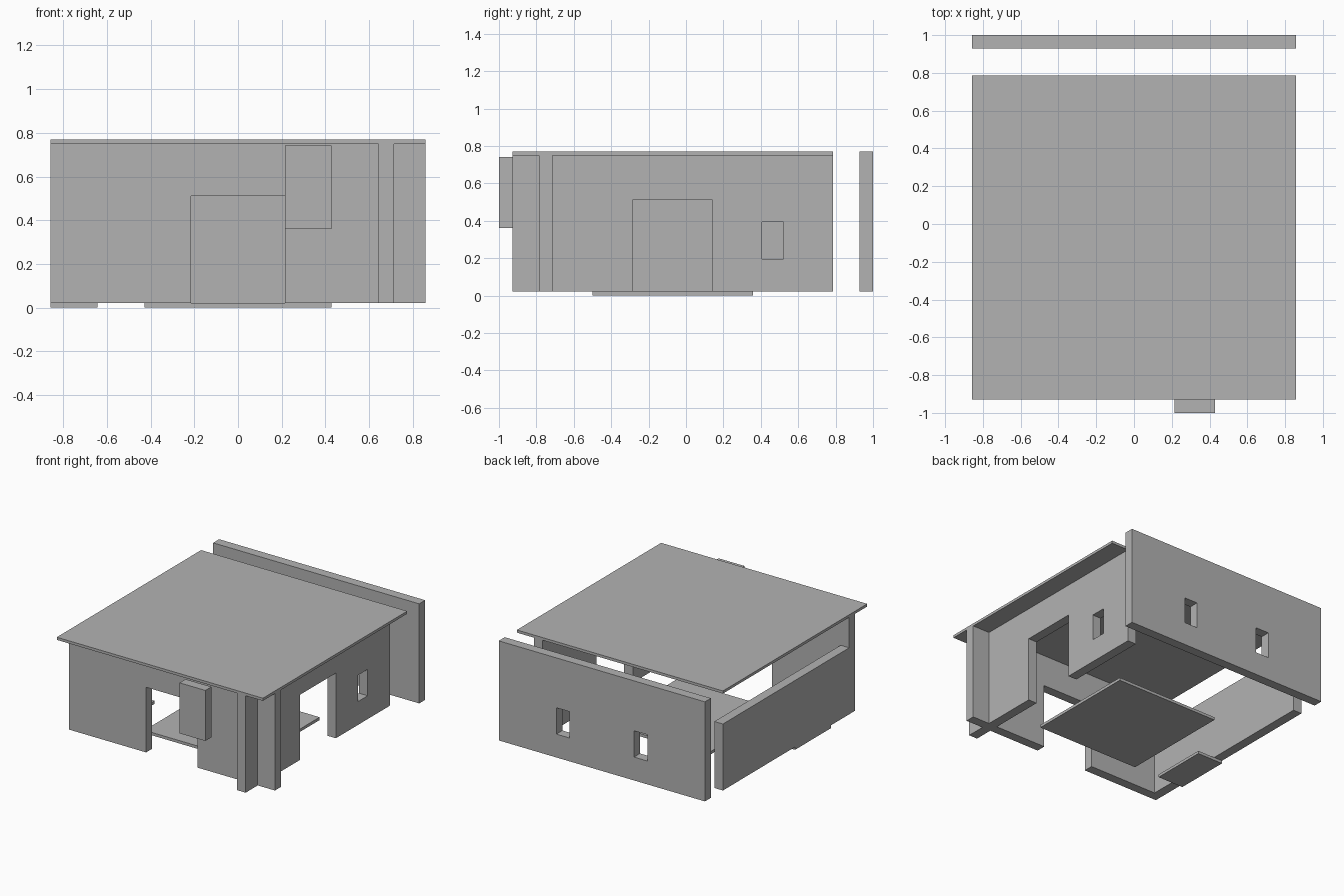
import bpy
import bmesh
from mathutils import Vector

if "Cube" in bpy.data.objects:
    bpy.data.objects.remove(bpy.data.objects["Cube"], do_unlink=True)

U = 1 / 14          # wall thickness, the module of the plan
PLATE = 0.3 * U     # thickness of roof and floor plates
BASE = PLATE        # walls stand on top of the floor level
TOP = 0.77
DOOR_TOP = 0.511
SILL, HEAD = 0.197, 0.395

grey = bpy.data.materials.new("plain grey")
grey.use_nodes = True
colour = (0.45, 0.45, 0.45, 1)
grey.diffuse_color = colour
grey.node_tree.nodes["Principled BSDF"].inputs["Base Color"].default_value = colour


def finish(name, bm):
    bmesh.ops.recalc_face_normals(bm, faces=bm.faces)
    mesh = bpy.data.meshes.new(name)
    bm.to_mesh(mesh)
    bm.free()
    mesh.materials.append(grey)
    obj = bpy.data.objects.new(name, mesh)
    bpy.context.collection.objects.link(obj)
    return obj


def box(name, x, y, z):
    """Box between pairs of limits."""
    bm = bmesh.new()
    bmesh.ops.create_cube(bm, size=1)
    for v in bm.verts:
        v.co = Vector([(lo + hi) / 2 + c * (hi - lo)
                       for c, (lo, hi) in zip(v.co, (x, y, z))])
    return finish(name, bm)


def wall(name, axis, span, start, holes, top=TOP):
    """Wall running along axis, with (low, high, bottom, top) openings."""
    us = sorted({*span, *[u for h in holes for u in h[:2]]})
    zs = sorted({BASE, top, *[z for h in holes for z in h[2:]]})
    point = (lambda u, z: (u, start, z)) if axis == "x" else (lambda u, z: (start, u, z))
    push = Vector((0, U, 0)) if axis == "x" else Vector((U, 0, 0))
    bm = bmesh.new()
    for u0, u1 in zip(us, us[1:]):
        for z0, z1 in zip(zs, zs[1:]):
            u, z = (u0 + u1) / 2, (z0 + z1) / 2
            if not any(h[0] < u < h[1] and h[2] < z < h[3] for h in holes):
                bm.faces.new([bm.verts.new(point(*c)) for c in
                              ((u0, z0), (u1, z0), (u1, z1), (u0, z1))])
    bmesh.ops.remove_doubles(bm, verts=bm.verts, dist=1e-5)
    # Thicken the sheet into a closed solid
    out = bmesh.ops.extrude_face_region(bm, geom=bm.faces[:], use_keep_orig=True)
    moved = [g for g in out["geom"] if isinstance(g, bmesh.types.BMVert)]
    bmesh.ops.translate(bm, verts=moved, vec=push)
    return finish(name, bm)


# Walls
half = 12 * U
wall("front_wall", "x", (-half, half), -11 * U,
     [(-3 * U, 3 * U, BASE, DOOR_TOP)])
wall("right_side_wall", "y", (-13 * U, 11 * U), 9 * U,
     [(-4 * U, 2 * U, BASE, DOOR_TOP), (0.406, 0.52, SILL, HEAD)])
wall("back_wall", "x", (-half, half), 13 * U,
     [(-0.378, -0.268, SILL, HEAD), (0.268, 0.378, SILL, HEAD)])
wall("low_side_wall", "y", (-10 * U, 11 * U), -half, [], top=BASE + 7 * U)

# Roof, floor plates and hanging panel
box("roof", (-half, half), (-13 * U, 11 * U), (0.75, TOP))
box("floor_plate", (-6 * U, 6 * U), (-7 * U, 5 * U), (0, PLATE))
box("side_step", (-half, -9 * U), (-7 * U, -U), (0, PLATE))
box("front_panel", (3 * U, 6 * U), (-14 * U, -13 * U), (0.361, 0.741))
